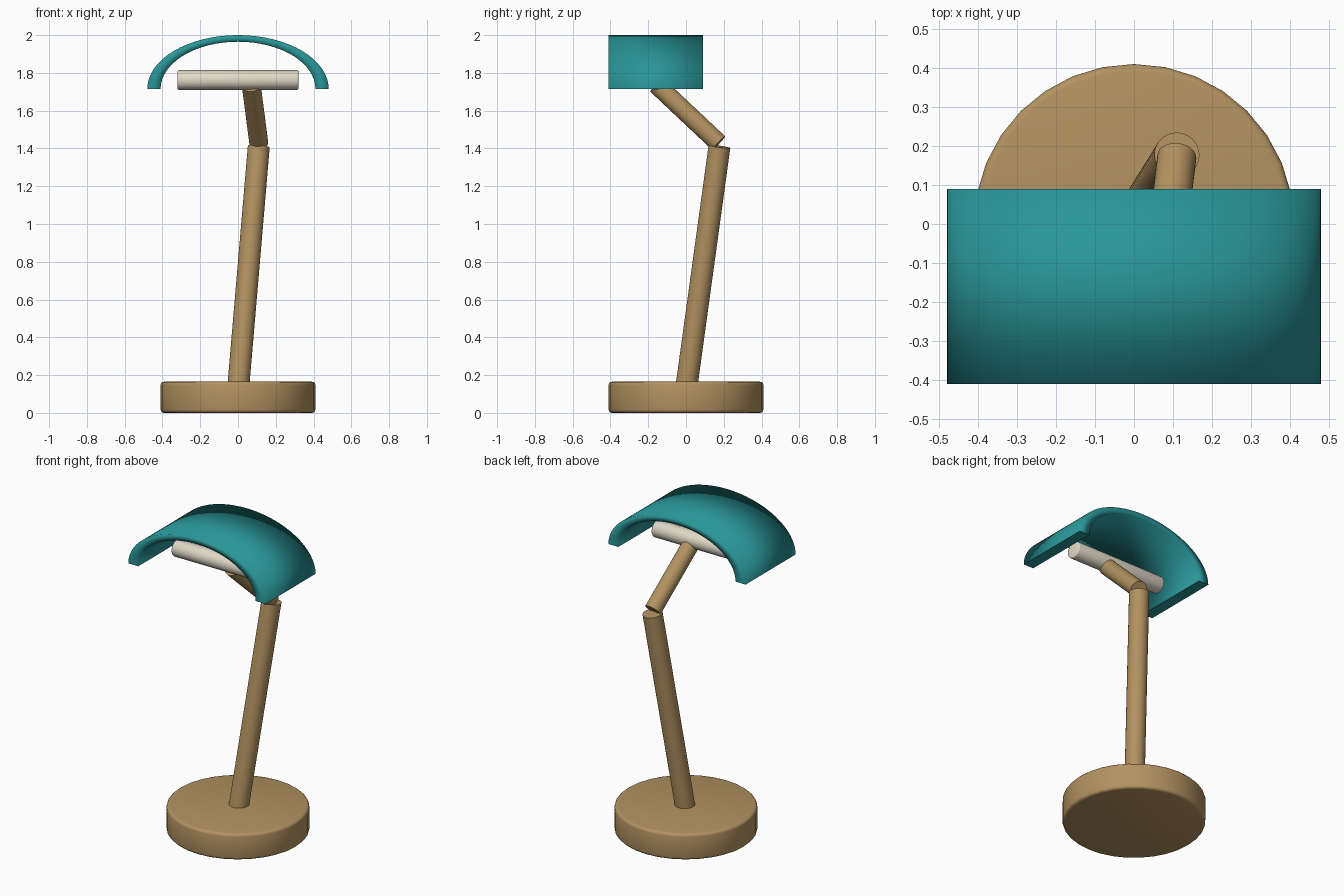
import bpy, math
from mathutils import Vector

if "Cube" in bpy.data.objects:
    bpy.data.objects.remove(bpy.data.objects["Cube"])


def material(name, rgb):
    m = bpy.data.materials.new(name)
    m.diffuse_color = (*rgb, 1)
    m.use_nodes = True
    m.node_tree.nodes["Principled BSDF"].inputs["Base Color"].default_value = m.diffuse_color
    return m


wood = material("wood", (0.45, 0.29, 0.12))
teal = material("teal", (0.022, 0.30, 0.31))
cream = material("cream", (0.75, 0.70, 0.58))


def rod(name, start, end, radius, mat, sides=32, bevel=0.0):
    """Cylinder running between two points, with optionally rounded rims."""
    a, b = Vector(start), Vector(end)
    bpy.ops.mesh.primitive_cylinder_add(vertices=sides, radius=radius, depth=(b - a).length,
                                        location=(a + b) / 2)
    ob = bpy.context.object
    ob.name = name
    ob.rotation_euler = (b - a).to_track_quat('Z', 'Y').to_euler()
    ob.data.materials.append(mat)
    if bevel:
        mod = ob.modifiers.new("rounded_rim", 'BEVEL')
        mod.width = bevel
        mod.segments = 3
        mod.limit_method = 'ANGLE'
        mod.angle_limit = math.radians(40)
        bpy.ops.object.modifier_apply(modifier=mod.name)
    bpy.ops.object.shade_smooth_by_angle(angle=math.radians(35))
    return ob


# Base, two-part arm and tube bulb
rod("base", (0, 0, 0), (0, 0, 0.165), 0.41, wood, bevel=0.018)
rod("lower_arm", (0, 0, 0.12), (0.11, 0.177, 1.41), 0.058, wood)
rod("upper_arm", (0.11, 0.173, 1.428), (0.07, -0.155, 1.737), 0.05, wood)
rod("bulb", (-0.32, -0.16, 1.762), (0.32, -0.16, 1.762), 0.052, cream, bevel=0.008)

# Shade: half-elliptical arch, open at both ends
N = 32
FLOOR, FRONT, BACK = 1.715, -0.41, 0.09
verts, faces = [], []
for i in range(N + 1):
    t = math.pi * i / N
    for rx, rz in ((0.48, 0.285), (0.41, 0.25)):
        for y in (FRONT, BACK):
            verts.append((rx * math.cos(t), y, FLOOR + rz * math.sin(t)))
for i in range(N):
    a, b = 4 * i, 4 * i + 4
    # outer skin, back rim, inner skin, front rim
    for p, q in ((0, 1), (1, 3), (3, 2), (2, 0)):
        faces.append((a + p, b + p, b + q, a + q))
faces += [(0, 1, 3, 2), (4 * N, 4 * N + 2, 4 * N + 3, 4 * N + 1)]
mesh = bpy.data.meshes.new("shade")
mesh.from_pydata(verts, [], faces)
mesh.materials.append(teal)
mesh.shade_smooth()
# Crisp edges around the two feet only, so the rims blend softly
for e in mesh.edges:
    ends = set(e.vertices)
    if max(ends) < 4 or min(ends) >= 4 * N:
        e.use_edge_sharp = True
shade = bpy.data.objects.new("shade", mesh)
bpy.context.collection.objects.link(shade)

# Consistent outward normals
import bmesh
bm = bmesh.new()
bm.from_mesh(mesh)
bmesh.ops.recalc_face_normals(bm, faces=bm.faces)
bm.to_mesh(mesh)
bm.free()
